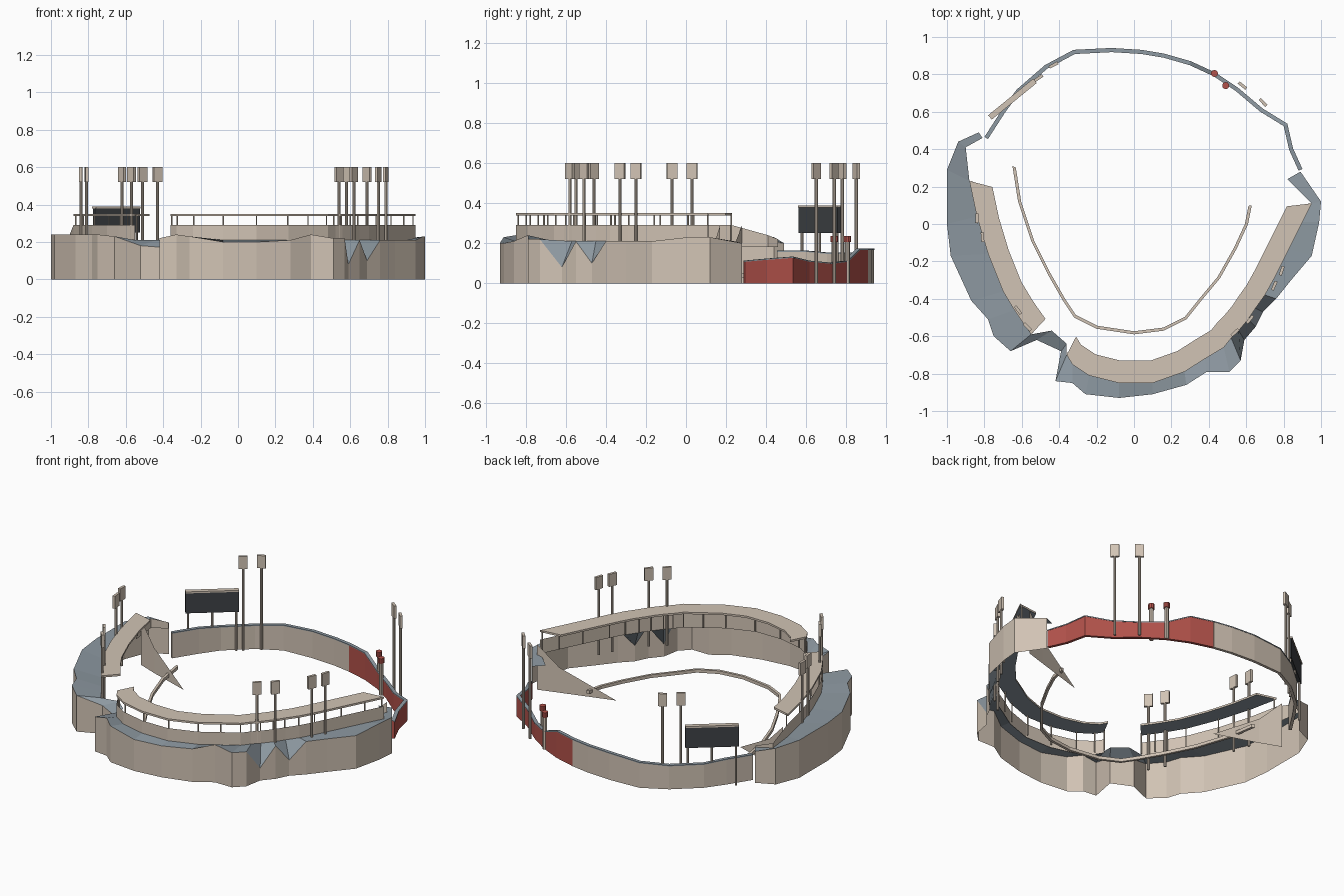
import bpy
import math
from mathutils import Vector

cube = bpy.data.objects.get("Cube")
if cube:
    bpy.data.objects.remove(cube, do_unlink=True)


def material(name, red, green, blue):
    mat = bpy.data.materials.new(name)
    mat.use_nodes = True
    colour = (red, green, blue, 1)
    mat.diffuse_color = colour
    mat.node_tree.nodes["Principled BSDF"].inputs["Base Color"].default_value = colour
    return mat


TAN = material("warm tan", .64, .55, .46)
SLATE = material("slate blue", .27, .32, .36)
CHARCOAL = material("charcoal", .05, .056, .062)
RED = material("brick red", .45, .085, .07)


def points(plan, heights):
    """Lift plan points, given in hundredths, to one height or to a list of heights."""
    if not isinstance(heights, (list, tuple)):
        heights = [heights] * len(plan)
    return [Vector((p[0], p[1], h)) / 100 for p, h in zip(plan, heights)]


def widen(path, factor):
    """Scale a path in plan about the centre of the field."""
    return [Vector((p.x * factor, p.y * factor, p.z)) for p in path]


def ribbon(name, first, second, mats, thickness=0, offset=-1):
    """Band of flat quads between two matching paths."""
    count = len(first)
    faces = [(i, i + 1, count + i + 1, count + i) for i in range(count - 1)]
    mesh = bpy.data.meshes.new(name)
    mesh.from_pydata(first + second, [], faces)
    for mat in mats:
        mesh.materials.append(mat)
    obj = bpy.data.objects.new(name, mesh)
    bpy.context.collection.objects.link(obj)
    if thickness:
        solid = obj.modifiers.new("thickness", "SOLIDIFY")
        solid.thickness = thickness
        solid.offset = offset
        solid.material_offset = len(mats) - 1
    return obj


def box(name, centre, size, angle, mat):
    bpy.ops.mesh.primitive_cube_add(size=1, location=centre, rotation=(0, 0, angle))
    obj = bpy.context.object
    obj.name = name
    obj.scale = size
    obj.data.materials.append(mat)
    return obj


def post(name, x, y, bottom, top, radius, mat, sides=8):
    bpy.ops.mesh.primitive_cylinder_add(vertices=sides, radius=radius, depth=top - bottom,
                                        location=(x, y, (bottom + top) / 2))
    obj = bpy.context.object
    obj.name = name
    obj.data.materials.append(mat)
    return obj


# Outer stand wall: plan and top height, running left, front, right
OUTER = [(-83, 49, 20), (-94, 44, 23), (-100, 29, 24), (-100, 0, 24), (-98, -17, 24),
         (-87, -41, 24), (-78, -51, 24), (-75, -60, 24), (-66, -68, 23), (-52, -62, 18),
         (-39, -68, 17), (-42, -84, 22), (-33, -85, 24), (-26, -91, 23), (-8, -93, 20),
         (10, -91, 20), (28, -86, 21), (39, -79, 24), (51, -79, 22), (57, -73, 22),
         (59, -62, 8), (65, -55, 21), (69, -47, 10), (76, -40, 21), (84, -30, 21),
         (95, -17, 21), (99, 1, 23), (100, 12, 23), (89, 28, 20)]
# Inner edge of the concourse, one point for each outer one
INNER = [(-81, 46), (-90, 41), (-88, 23), (-84, 4), (-78, -16), (-70, -36), (-64, -46),
         (-60, -52), (-55, -59), (-44, -57), (-36, -64), (-36, -70), (-33, -75),
         (-24, -81), (-8, -85), (10, -85), (27, -79), (38, -72), (48, -66), (52, -61),
         (56, -57), (61, -51), (65, -45), (70, -38), (75, -29), (83, -13), (90, 1),
         (95, 11), (82, 24)]

outer_top = points(OUTER, [p[2] for p in OUTER])
ribbon("outer_wall", points(OUTER, 0), outer_top, [TAN])
ribbon("concourse", outer_top, points(INNER, 21), [SLATE])

# Upper wall, canopy roof and posts of both stands
LEFT, MAIN = INNER[2:9], INNER[11:28]
for side, plan in (("left", LEFT), ("main", MAIN)):
    ribbon(side + "_upper_wall", points(plan, 20), points(plan, 29), [TAN])
    edge = points(plan, 35)
    ribbon(side + "_roof", edge, widen(edge, .86), [TAN, SLATE], .012)
    for p in widen(edge, .985):
        post(side + "_roof_post", p.x, p.y, .21, .345, .004, TAN, 6)
ribbon("left_end_taper", points(INNER[:3], 18), points(INNER[:3], [22, 24, 29]), [TAN])

# Stepped-down end walls of the seating
for side, plan in (("left", [(-88, 28), (-75, 23), (-48, 14)]),
                   ("right", [(93, 17), (80, 13), (47, 3)])):
    ribbon(side + "_seating_end", points(plan, 0), points(plan, [29, 16, 0]), [TAN])

# Low rail in front of the seats
RAIL = [(-65, 31), (-62, 12), (-55, -9), (-46, -27), (-38, -41), (-32, -50), (-20, -56),
        (0, -59), (16, -57), (28, -51), (36, -41), (46, -29), (55, -13), (61, 0), (63, 10)]
rail = points(RAIL, 5)
ribbon("field_rail", rail, widen(rail, .972), [TAN], .02)

# Outfield wall from right to left, red on the right part, with a slate cap
FENCE = [(89, 29, 11), (84, 40, 12), (81, 53, 13), (68, 61, 11), (55, 72, 10), (43, 80, 11),
         (30, 86, 17), (16, 90, 17), (4, 92, 17), (-12, 93, 17), (-32, 92, 16), (-47, 84, 15),
         (-62, 71, 15), (-70, 60, 16), (-79, 46, 16)]
base, top = points(FENCE, 0), points(FENCE, [p[2] for p in FENCE])
split = 7
ribbon("red_outfield_wall", base[:split + 1], top[:split + 1], [RED], .018, 0)
ribbon("outfield_wall", base[split:], top[split:], [TAN], .018, 0)
ribbon("outfield_wall_cap", widen(top, 1.012), widen(top, .988), [SLATE], .006, 0)

# Red-capped posts by the outfield wall
for x, y in ((.43, .805), (.49, .74)):
    post("capped_post", x, y, 0, .21, .013, TAN)
    post("red_cap", x, y, .205, .237, .019, RED, 10)

# Floodlights, turned toward the centre of the field
STAND_LIGHTS = [(-84, 3), (-81, -7), (-62, -46), (-57, -55),
                (79, -25), (75, -33), (62, -51), (54, -58)]
FIELD_LIGHTS = [(58, 74), (69, 65), (-43, 85), (-51, 78)]
for foot, plan in ((.1, STAND_LIGHTS), (0, FIELD_LIGHTS)):
    for p in points(plan, 0):
        turn = math.atan2(p.y, p.x) + math.pi / 2
        post("floodlight_pole", p.x, p.y, foot, .58, .008, TAN)
        box("floodlight_panel", (p.x, p.y, .56), (.052, .016, .08), turn, TAN)

# Scoreboard on posts
start, end = Vector((-.77, .57, 0)), Vector((-.53, .765, 0))
span = end - start
turn = math.atan2(span.y, span.x)
middle = (start + end) / 2
box("scoreboard", middle + Vector((0, 0, .315)), (span.length, .02, .13), turn, CHARCOAL)
box("scoreboard_trim", middle + Vector((0, 0, .384)), (span.length, .03, .01), turn, TAN)
for t in (.05, .5, .95):
    p = start + span * t
    post("scoreboard_post", p.x, p.y, 0, .25, .007, TAN)
